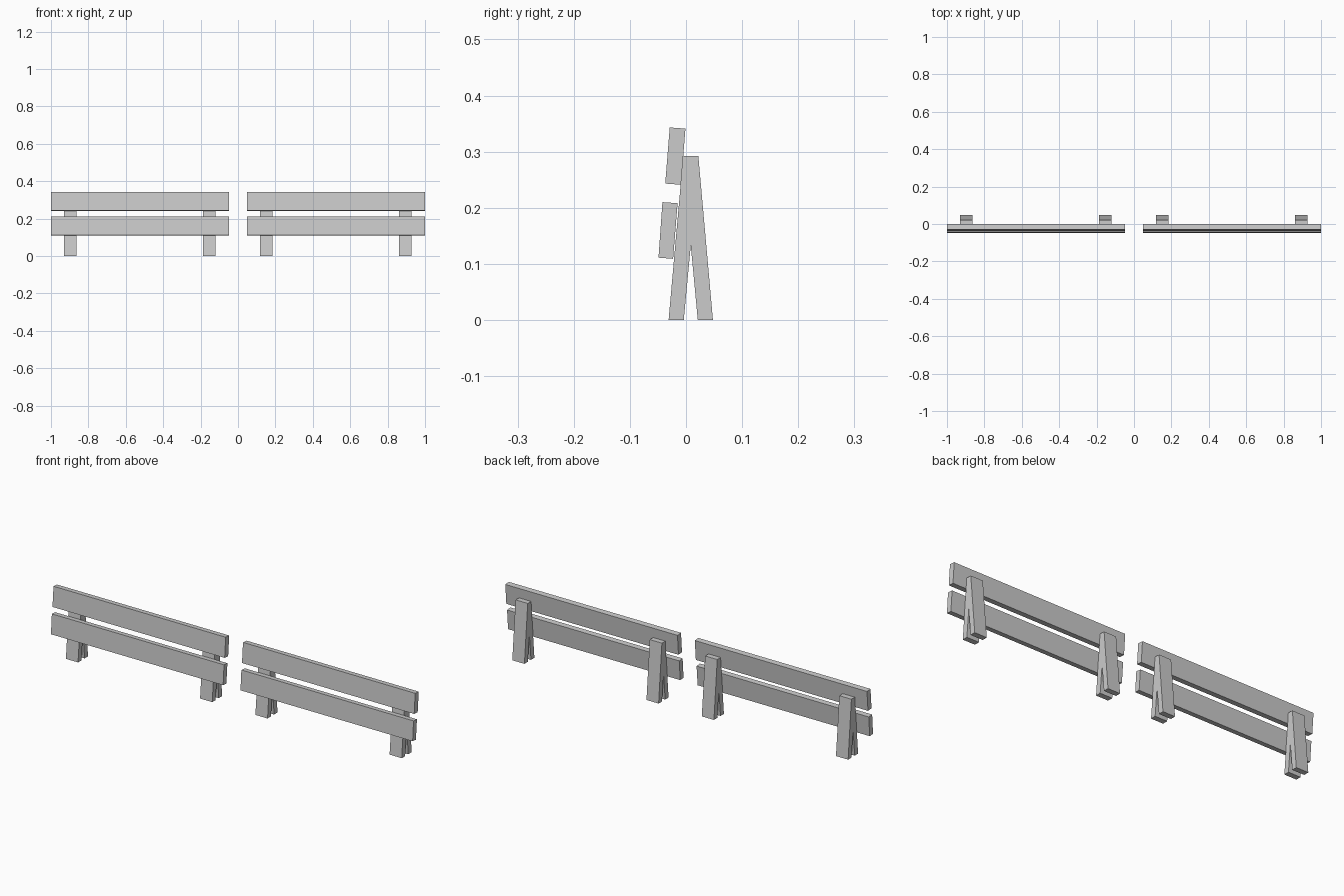
import bpy

if "Cube" in bpy.data.objects:
    bpy.data.objects.remove(bpy.data.objects["Cube"])


def prism(name, profile, x0, x1):
    """Extrude a (y, z) outline along x from x0 to x1."""
    n = len(profile)
    verts = [(x, y, z) for x in (x0, x1) for y, z in profile]
    faces = [tuple(reversed(range(n))), tuple(range(n, 2 * n))]
    faces += [(i, (i + 1) % n, n + (i + 1) % n, n + i) for i in range(n)]
    mesh = bpy.data.meshes.new(name)
    mesh.from_pydata(verts, [], faces)
    obj = bpy.data.objects.new(name, mesh)
    bpy.context.collection.objects.link(obj)
    return obj


# Side outlines, counter-clockwise seen from the right
UPPER_RAIL = [(-0.037, 0.243), (-0.009, 0.241), (-0.001, 0.341), (-0.029, 0.343)]
LOWER_RAIL = [(-0.049, 0.111), (-0.023, 0.109), (-0.015, 0.208), (-0.042, 0.210)]
A_LEG = [(-0.031, 0), (-0.004, 0), (0.0085, 0.133), (0.021, 0),
         (0.048, 0), (0.022, 0.292), (-0.005, 0.292)]

# Two identical barrier sections side by side
for side, dx in (("left", 0.0), ("right", 1.048)):
    # Rails
    prism(f"{side}_upper_rail", UPPER_RAIL, -1.0 + dx, -0.048 + dx)
    prism(f"{side}_lower_rail", LOWER_RAIL, -1.0 + dx, -0.048 + dx)
    # Forked supports
    for end, x in (("outer" if dx == 0 else "inner", -0.93),
                   ("inner" if dx == 0 else "outer", -0.188)):
        prism(f"{side}_{end}_leg", A_LEG, x + dx, x + 0.067 + dx)
